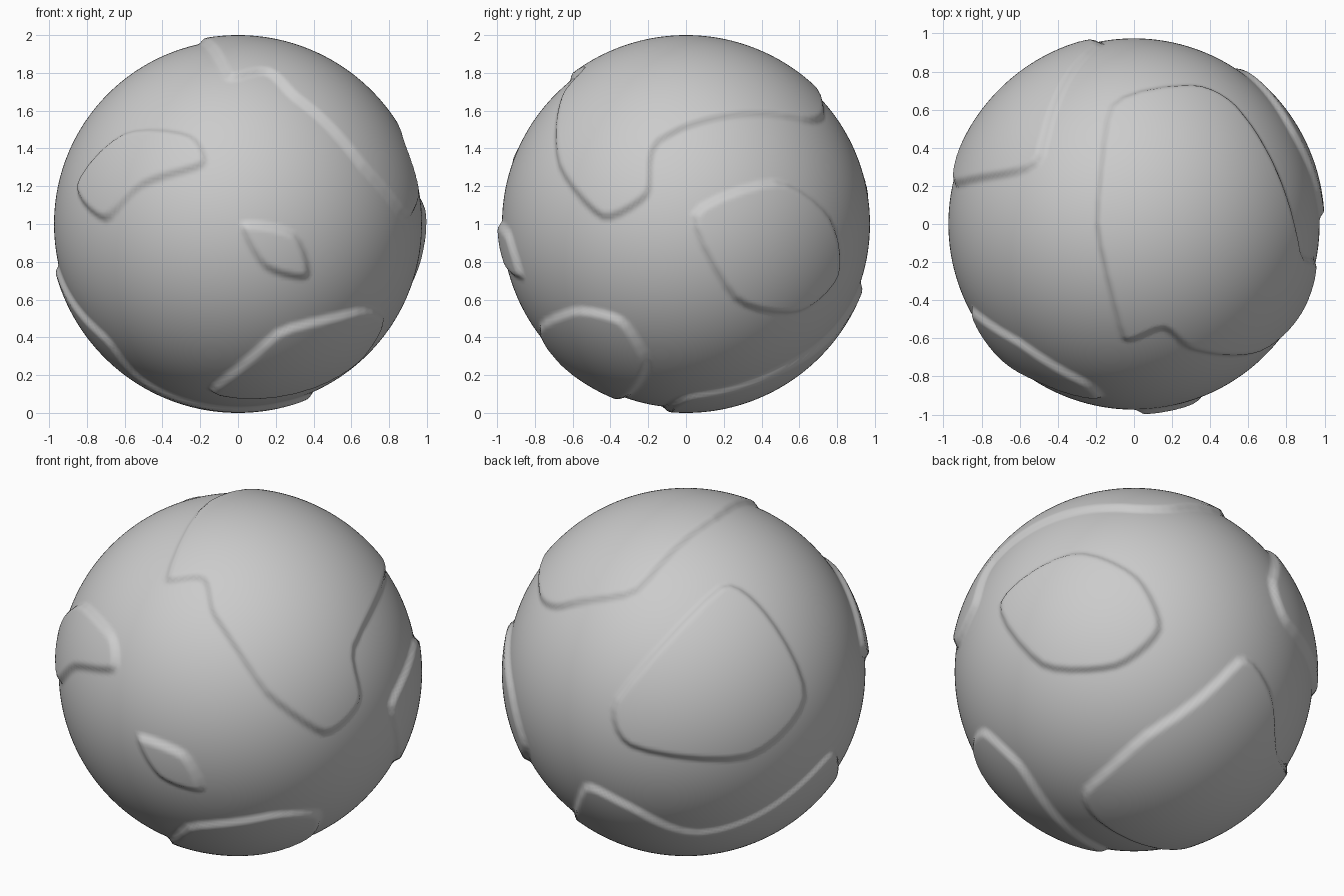
import bpy, bmesh, math
from mathutils import Vector

if "Cube" in bpy.data.objects:
    bpy.data.objects.remove(bpy.data.objects["Cube"])

BASE, RISE = 0.974, 0.026   # ocean radius and height of the land above it


def view(hx, hy, elev):
    """Right, up and toward-viewer axes for a viewing direction."""
    e = math.radians(elev)
    h = Vector((hx, hy, 0)).normalized()
    toward = h * math.cos(e) + Vector((0, 0, math.sin(e)))
    right = Vector((-h.y, h.x, 0))
    return right, toward.cross(right), toward


FRONT, RIGHT = view(0, -1, 0), view(1, 0, 0)
TOP, BOTTOM = view(0, -1, 90), view(0, -1, -90)
BACK_LEFT, BACK_RIGHT = view(-0.57, 0.82, 22), view(0.64, 0.77, -28)


def seen(v, *pts):
    """Lift outline points drawn in a view onto the sphere."""
    r, u, t = v
    return [(r * a + u * b + t * math.sqrt(max(0, 0.96 - a * a - b * b))).normalized()
            for a, b in pts]


class Land:
    """Smooth closed outline on the sphere with a soft raised rim."""

    def __init__(self, pts):
        self.c = sum(pts, Vector()).normalized()
        self.a = self.c.orthogonal().normalized()
        self.b = self.c.cross(self.a)
        p = [self.flat(q) for q in pts]
        # closed spline through the outline points
        out, n = [], len(p)
        for i in range(n):
            p0, p1, p2, p3 = (p[(i + k) % n] for k in (-1, 0, 1, 2))
            m1, m2 = (p2 - p0) * 0.4, (p3 - p1) * 0.4
            # keep tangents in proportion to the segment
            length = (p2 - p1).length
            m1, m2 = (m * min(1, length / m.length) for m in (m1, m2))
            for j in range(5):
                t = j / 5
                s = t * t * (3 - 2 * t)
                out.append(p1 * (1 - s) + p2 * s + m1 * t * (1 - t) ** 2
                           - m2 * t * t * (1 - t))
        self.edges = [(q.x, q.y, r.x - q.x, r.y - q.y)
                      for q, r in zip(out, out[1:] + out[:1])]
        self.reach = math.cos(min(3, max(q.length for q in out) + 0.08))

    def flat(self, d):
        v = Vector((d.dot(self.a), d.dot(self.b)))
        ang = math.acos(max(-1, min(1, d.dot(self.c))))
        return v.normalized() * ang if v.length > 1e-9 else v

    def height(self, d):
        if d.dot(self.c) < self.reach:
            return 0
        x, y = self.flat(d)
        best, inside = 9, False
        for qx, qy, ex, ey in self.edges:
            wx, wy = x - qx, y - qy
            t = max(0, min(1, (wx * ex + wy * ey) / (ex * ex + ey * ey + 1e-12)))
            best = min(best, (wx - t * ex) ** 2 + (wy - t * ey) ** 2)
            if (qy > y) != (qy + ey > y) and x < qx + ex * (y - qy) / ey:
                inside = not inside
        s = math.sqrt(best) * (1 if inside else -1)
        k = max(0, min(1, (s + 0.015) / 0.05))
        return k * k * (3 - 2 * k)


# Land outlines, drawn in the view that shows each stretch of coast
front_left = seen(FRONT, (-.18, .31), (-.5, .2), (-.7, .02), (-.85, .2), (-.6, .48), (-.25, .47))
small_island = seen(FRONT, (.02, 0), (.3, -.05), (.37, -.28), (.14, -.23))
low_front = (seen(FRONT, (-.15, -.88), (.2, -.57), (.63, -.45))
             + seen(RIGHT, (-.34, -.5), (-.2, -.72), (-.27, -.88)))
right_side = seen(BACK_RIGHT, (-.34, .62), (.01, .49), (.14, .2), (-.1, -.01), (-.5, 0), (-.73, .35))
back_left = seen(BACK_LEFT, (.19, .51), (.44, .36), (.65, -.1), (.34, -.42), (-.3, -.36), (-.38, -.1))
top_land = (seen(TOP, (-.2, 0), (-.12, .62), (.3, .73))
            + seen(RIGHT, (.62, .54), (-.14, .43), (-.2, .15), (-.44, .03), (-.67, .3))
            + seen(TOP, (.3, -.66), (.15, -.55), (-.06, -.6)))
south = seen(BOTTOM, (.03, -.92), (.36, -.52), (.39, -.05), (.19, .09), (-.5, .2), (-.7, .35),
             (-.95, .05), (-.9, -.19), (-.51, -.6), (-.24, -.86))

# Planet: fine sphere with the lands raised
shapes = [Land(p) for p in (front_left, small_island, low_front, right_side,
                            back_left, top_land, south)]
bm = bmesh.new()
bmesh.ops.create_icosphere(bm, subdivisions=7, radius=1)
for v in bm.verts:
    d = v.co.normalized()
    v.co = d * (BASE + RISE * max(s.height(d) for s in shapes)) + Vector((0, 0, 1))
for f in bm.faces:
    f.smooth = True
mesh = bpy.data.meshes.new("planet")
bm.to_mesh(mesh)
bm.free()
grey = bpy.data.materials.new("plain grey")
grey.diffuse_color = (0.6, 0.6, 0.6, 1)
grey.use_nodes = True
grey.node_tree.nodes["Principled BSDF"].inputs["Base Color"].default_value = grey.diffuse_color
mesh.materials.append(grey)
planet = bpy.data.objects.new("planet", mesh)
bpy.context.collection.objects.link(planet)
